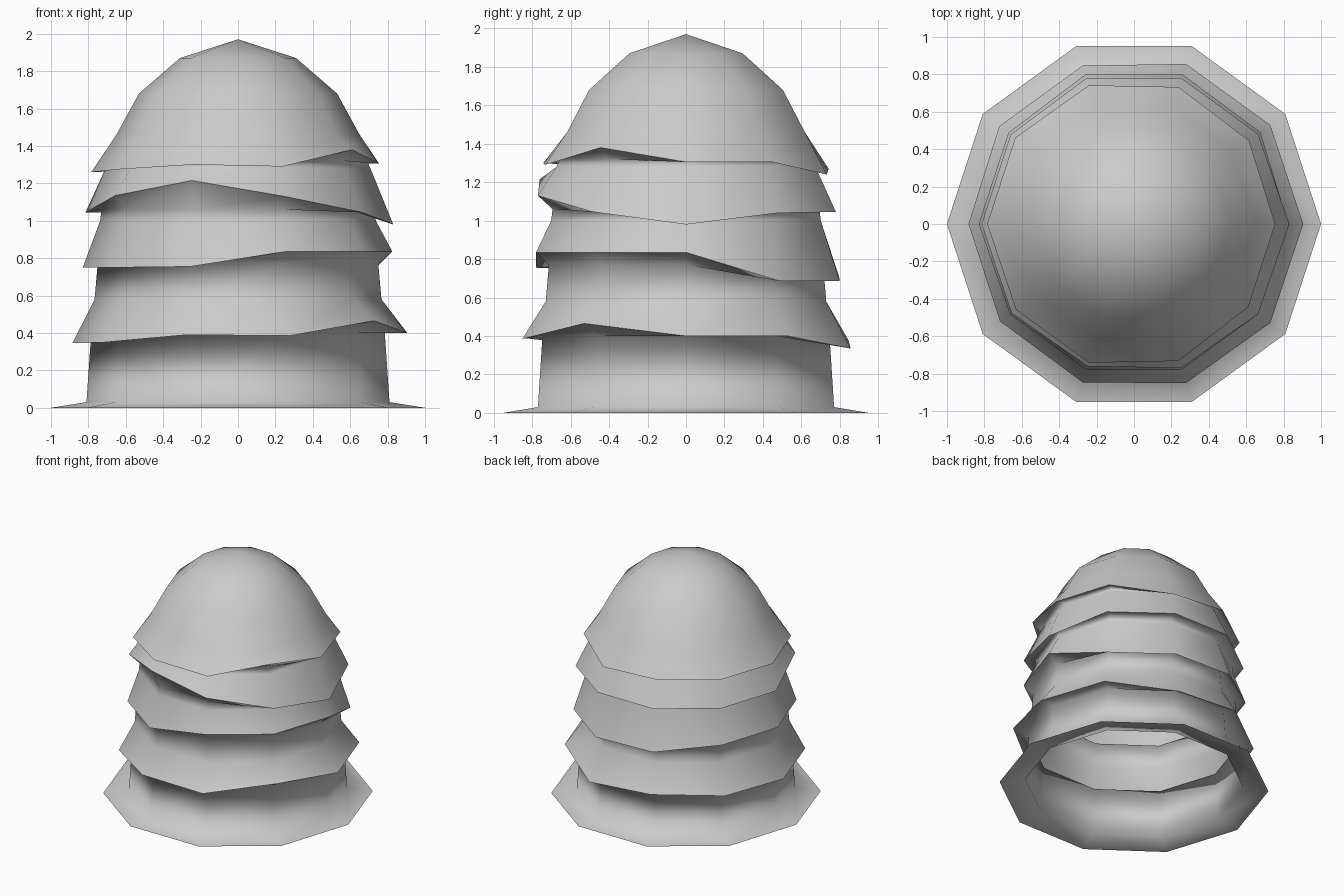
import bpy
import bmesh
from math import cos, sin, pi

SIDES = 10

cube = bpy.data.objects.get("Cube")
if cube:
    bpy.data.objects.remove(cube)

grey = bpy.data.materials.new("plain grey")
grey.use_nodes = True
colour = (0.6, 0.6, 0.6, 1)
grey.diffuse_color = colour
grey.node_tree.nodes["Principled BSDF"].inputs["Base Color"].default_value = colour

bm = bmesh.new()


def ring(radii, heights):
    """One ten-sided ring; a single number means the same all round."""
    if not isinstance(radii, list):
        radii = [radii] * SIDES
    if not isinstance(heights, list):
        heights = [heights] * SIDES
    return [bm.verts.new((r * cos(2 * pi * i / SIDES), r * sin(2 * pi * i / SIDES), z))
            for i, (r, z) in enumerate(zip(radii, heights))]


def bridge(lower, upper):
    for i in range(SIDES):
        j = (i + 1) % SIDES
        bm.faces.new((lower[i], lower[j], upper[j], upper[i]))


# Ragged tiers: underside ring, lip radii, lip heights, neck ring
tiers = [
    ((0.785, 0.40),
     [.905, .90, .90, .89, .89, .885, .885, .89, .895, .90],
     [.40, .40, .335, .375, .36, .345, .35, .39, .385, .465],
     (0.767, 0.58)),
    ((0.75, 0.77),
     [.825, .835, .84, .84, .83, .83, .82, .82, .82, .82],
     [.835, .685, .685, .70, .75, .75, .75, .755, .835, .835],
     (0.737, 1.00)),
    ((0.73, 1.06),
     [.83, .82, .82, .82, .815, .815, .81, .80, .81, .82],
     [.98, 1.04, 1.045, 1.045, 1.045, 1.045, 1.135, 1.215, 1.13, 1.045],
     (0.708, 1.28)),
    ((0.69, 1.32),
     [.755, .76, .77, .78, .785, .785, .78, .78, .77, .755],
     [1.305, 1.305, 1.24, 1.27, 1.265, 1.26, 1.275, 1.30, 1.29, 1.38],
     (0.65, 1.46)),
]

# Flared foot and trunk
rings = [ring(1.0, 0.0), ring(0.81, 0.03)]
lips = []
for under, lip_radii, lip_heights, neck in tiers:
    rings.append(ring(*under))
    lips.append(ring(lip_radii, lip_heights))
    rings.append(lips[-1])
    rings.append(ring(*neck))

# Domed top
rings += [ring(0.53, 1.68), ring(0.31, 1.87)]
for lower, upper in zip(rings, rings[1:]):
    bridge(lower, upper)
tip = bm.verts.new((0, 0, 1.97))
for i in range(SIDES):
    bm.faces.new((rings[-1][i], rings[-1][(i + 1) % SIDES], tip))

# Smooth everywhere except along the lips
for face in bm.faces:
    face.smooth = True
for lip in lips:
    for i in range(SIDES):
        bm.edges.get((lip[i], lip[(i + 1) % SIDES])).smooth = False

mesh = bpy.data.meshes.new("tiered_dome")
bm.to_mesh(mesh)
bm.free()
mesh.materials.append(grey)
dome = bpy.data.objects.new("tiered_dome", mesh)
bpy.context.collection.objects.link(dome)
